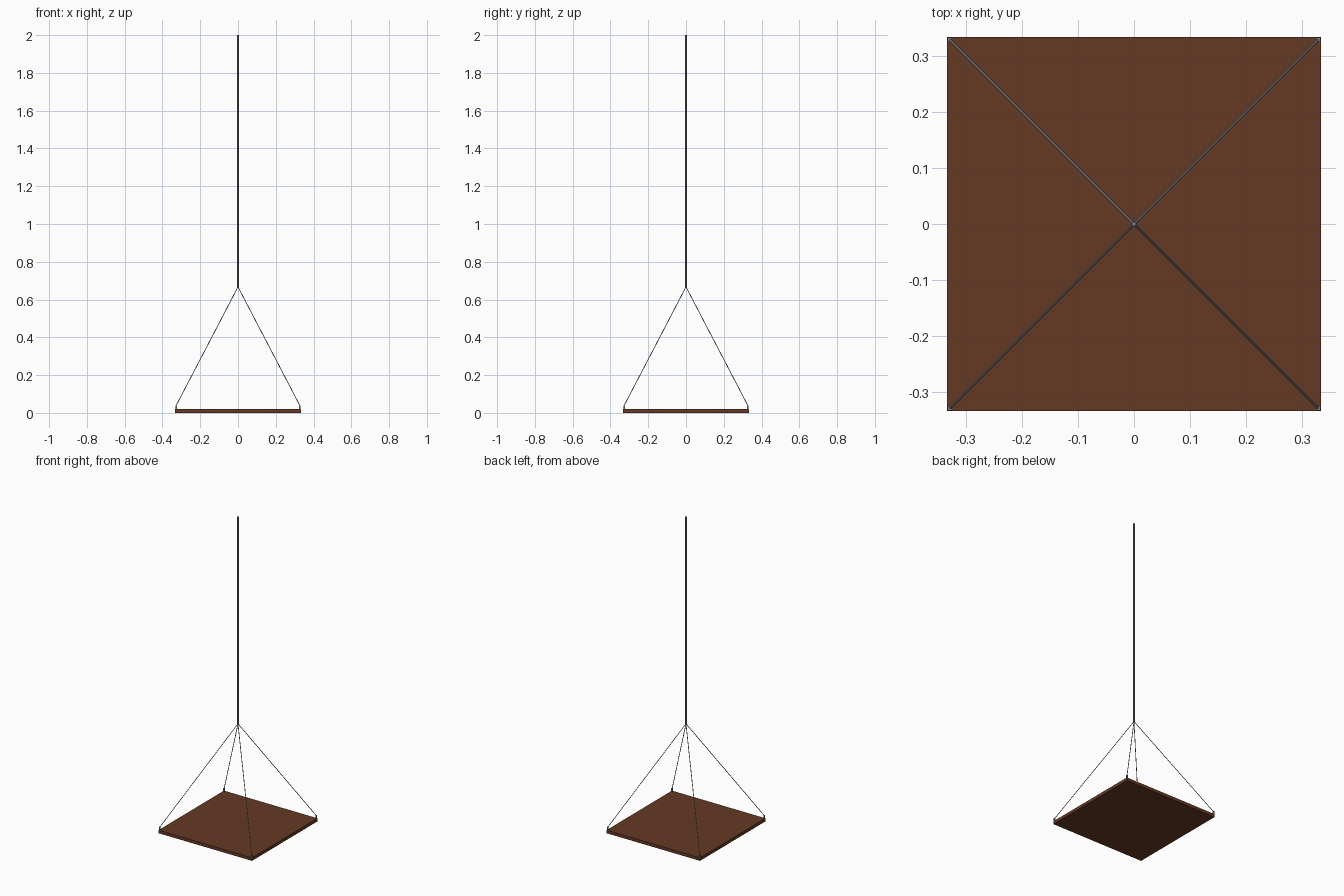
import bpy
from mathutils import Vector

if "Cube" in bpy.data.objects:
    bpy.data.objects.remove(bpy.data.objects["Cube"])

HALF = 0.333      # half width of the board
THICK = 0.02      # board thickness
APEX = Vector((0, 0, 0.667))


def material(name, color):
    m = bpy.data.materials.new(name)
    m.diffuse_color = color
    m.use_nodes = True
    m.node_tree.nodes["Principled BSDF"].inputs["Base Color"].default_value = m.diffuse_color
    return m


wood = material("brown_wood", (0.13, 0.042, 0.017, 1))
steel = material("grey_steel", (0.2, 0.22, 0.24, 1))


def box(name, size, loc, mat):
    bpy.ops.mesh.primitive_cube_add(size=1, location=loc)
    ob = bpy.context.object
    ob.name = name
    ob.scale = size
    bpy.ops.object.transform_apply(location=False, rotation=False, scale=True)
    ob.data.materials.append(mat)


def rod(name, a, b, radius, sides=8):
    a, b = Vector(a), Vector(b)
    d = b - a
    bpy.ops.mesh.primitive_cylinder_add(
        vertices=sides, radius=radius, depth=d.length, location=(a + b) / 2,
        rotation=d.to_track_quat('Z', 'Y').to_euler())
    ob = bpy.context.object
    ob.name = name
    ob.data.materials.append(steel)
    bpy.ops.object.shade_smooth_by_angle(angle=0.9)


# square seat board
box("seat_board", (2 * HALF, 2 * HALF, THICK), (0, 0, THICK / 2), wood)

# corner pins and the slanted cables rising from them
for sx, side in ((-1, "left"), (1, "right")):
    for sy, end in ((-1, "front"), (1, "back")):
        x, y = sx * (HALF - 0.005), sy * (HALF - 0.005)
        box(f"{end}_{side}_pin", (0.008, 0.008, 0.03), (x, y, 0.025), steel)
        rod(f"{end}_{side}_cable", (x, y, 0.038), APEX, 0.002)

# main hanging cable
rod("main_cable", APEX - Vector((0, 0, 0.004)), (0, 0, 2), 0.0045)
